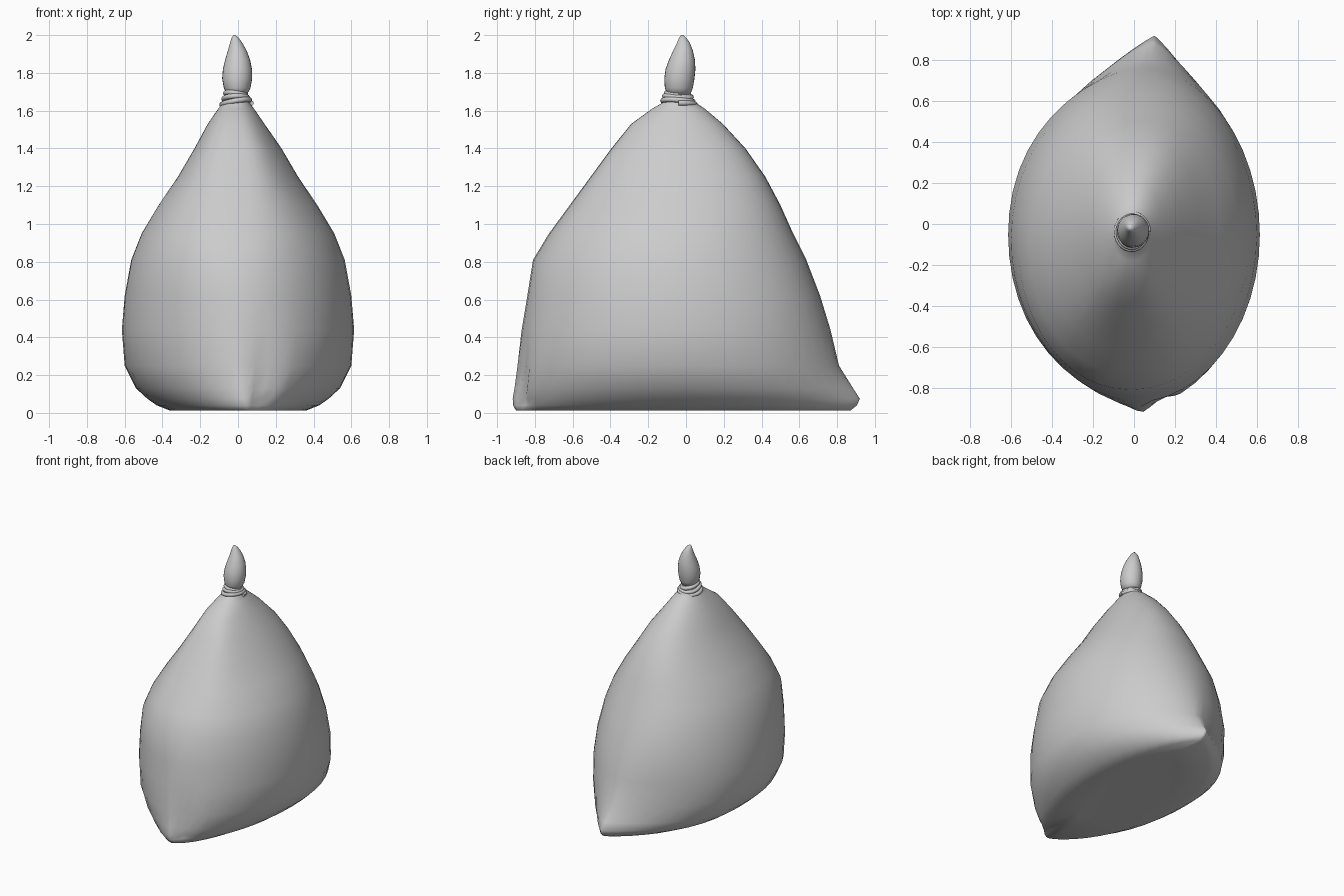
import bpy, bmesh, math


def loft(name, rings, n=32, fold=0.0):
    """Skin rings of (z, x_half, y_min, y_max, front_power, back_power, shear, x_front, x_back, x_centre)."""
    bm = bmesh.new()
    loops = []
    for z, rx, y0, y1, pf, pb, k, xf, xb, xc in rings:
        cy, ry = (y0 + y1) / 2, (y1 - y0) / 2
        loop = []
        for i in range(n):
            t = 2 * math.pi * i / n
            s, c = math.sin(t), math.cos(t)
            p = 1 + ((pb if s > 0 else pf) - 1) * abs(s)
            x = xc + rx * math.copysign(abs(c) ** p if abs(c) > 1e-6 else 0, c) + k * ry * s
            x += (xb if s > 0 else xf) * abs(s) ** 3
            y = cy + ry * s
            # small tuck beside the front corner
            if s < 0 and 0.02 < z < 0.3:
                y += fold * math.exp(-((x - 0.12) / 0.045) ** 2)
            loop.append(bm.verts.new((x, y, z)))
        loops.append(loop)
    for a, b in zip(loops, loops[1:]):
        for i in range(n):
            j = (i + 1) % n
            bm.faces.new((a[i], a[j], b[j], b[i]))
    bm.faces.new(loops[0][::-1])
    bm.faces.new(loops[-1])
    bmesh.ops.recalc_face_normals(bm, faces=bm.faces)
    me = bpy.data.meshes.new(name)
    bm.to_mesh(me)
    bm.free()
    ob = bpy.data.objects.new(name, me)
    bpy.context.collection.objects.link(ob)
    for p in me.polygons:
        p.use_smooth = True
    return ob


# Sack body: wide pillow base with two pointed corners, gathered at the neck
#    z, x_half, y_min, y_max, front/back power (>1 pointed, <1 boxy), shear
profile = [
    (0.022, 0.20, -0.55, 0.55, 1.2, 1.2, 0.0),
    (0.012, 0.36, -0.90, 0.87, 1.35, 1.6, 0.0),
    (0.04, 0.43, -0.918, 0.905, 1.4, 1.75, 0.0),
    (0.075, 0.48, -0.92, 0.92, 1.35, 1.8, 0.0),
    (0.13, 0.54, -0.91, 0.885, 1.25, 1.65, 0.0),
    (0.25, 0.60, -0.893, 0.81, 1.15, 1.35, 0.0),
    (0.44, 0.615, -0.87, 0.765, 1.08, 1.14, 0.0),
    (0.62, 0.60, -0.84, 0.71, 1.02, 1.03, 0.01),
    (0.81, 0.565, -0.81, 0.637, 0.97, 0.96, 0.02),
    (0.95, 0.51, -0.725, 0.567, 0.88, 0.93, 0.03),
    (1.10, 0.42, -0.615, 0.50, 0.78, 0.9, 0.04),
    (1.25, 0.318, -0.505, 0.42, 0.68, 0.87, 0.05),
    (1.40, 0.23, -0.395, 0.315, 0.65, 0.87, 0.05),
    (1.53, 0.15, -0.29, 0.195, 0.7, 0.9, 0.04),
    (1.61, 0.095, -0.18, 0.10, 0.85, 1.0, 0.03),
    (1.65, 0.065, -0.11, 0.04, 1.0, 1.0, 0.0),
    (1.71, 0.052, -0.09, 0.015, 1.0, 1.0, 0.0),
]
rings = []
for z, rx, y0, y1, pf, pb, k in profile:
    low = max(0.0, 1 - z / 0.8)
    rings.append((z, rx, y0, y1, pf, pb, k, 0.05 * low, 0.11 * low,
                  -0.01 if z > 1.5 else 0.0))
loft("sack_body", rings, n=48, fold=0.04)

# Gathered tip above the tie, leaning to a curved point
tip = [(1.68, -0.055, 0.045, -0.095, 0.02), (1.72, -0.075, 0.066, -0.112, 0.036),
       (1.77, -0.084, 0.075, -0.115, 0.045), (1.82, -0.080, 0.074, -0.108, 0.050),
       (1.87, -0.068, 0.064, -0.090, 0.047), (1.92, -0.053, 0.045, -0.067, 0.036),
       (1.96, -0.042, 0.022, -0.047, 0.020), (1.985, -0.034, 0.004, -0.037, 0.002),
       (2.0, -0.024, -0.014, -0.026, -0.014)]
loft("gathered_tip", [(z, (b - a) / 2, y0, y1, 1, 1, 0, 0, 0, (a + b) / 2)
                      for z, a, b, y0, y1 in tip], n=24)

# Cord wound around the neck
curve = bpy.data.curves.new("neck_cord", "CURVE")
curve.dimensions = "3D"
curve.bevel_depth = 0.014
curve.bevel_resolution = 3
curve.use_fill_caps = True
turns, steps = 3, 28
sp = curve.splines.new("POLY")
sp.points.add(turns * steps)
for i in range(turns * steps + 1):
    f = i / (turns * steps)
    a = 2 * math.pi * i / steps
    r = 0.09 - 0.03 * f
    z = 1.63 + 0.065 * f + 0.01 * math.cos(a + 3 * f)
    sp.points[i].co = (-0.01 + (r - 0.01) * math.cos(a), -0.04 + r * math.sin(a), z, 1)
cord = bpy.data.objects.new("neck_cord", curve)
bpy.context.collection.objects.link(cord)
